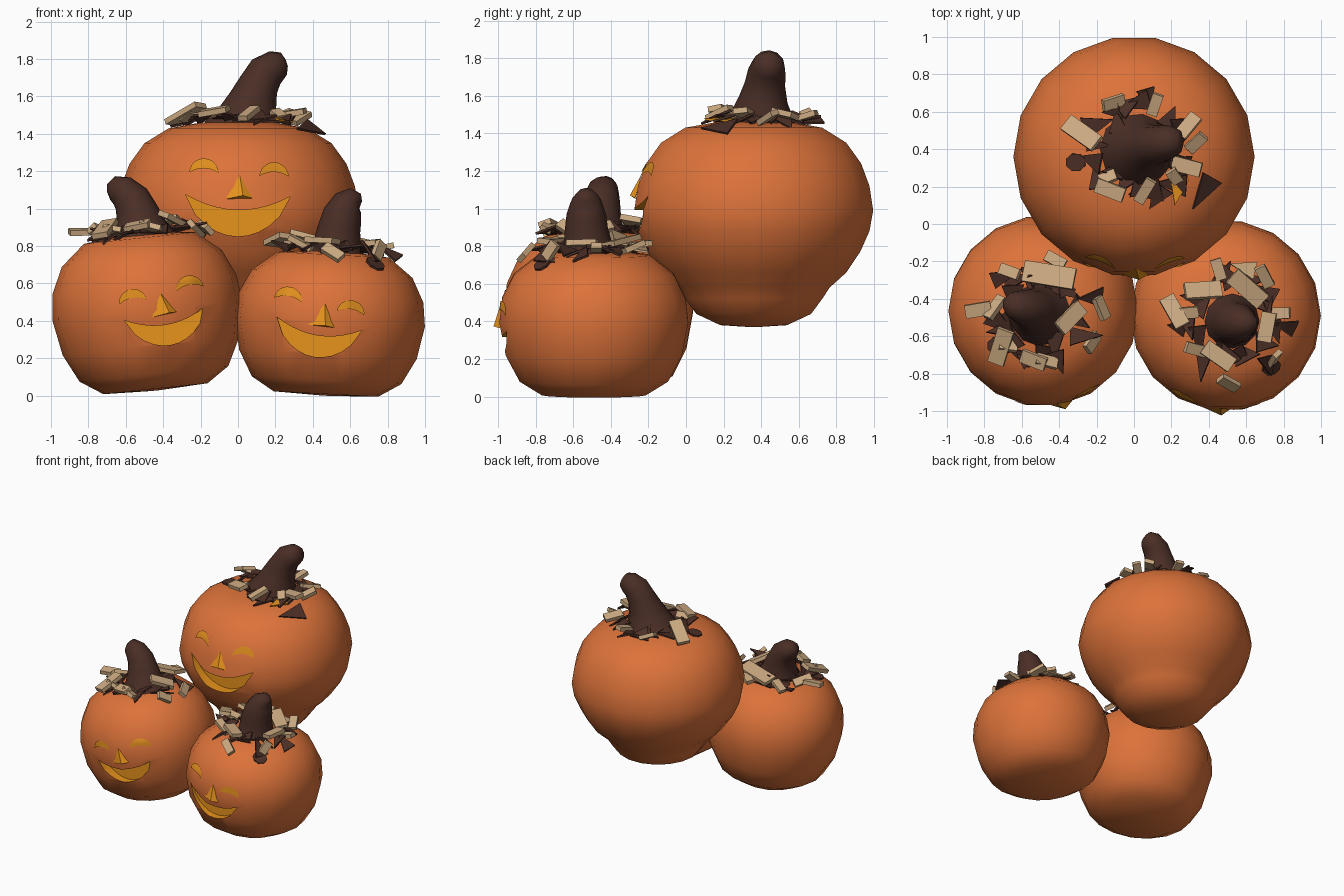
import bpy, bmesh, math, random
from math import sin, cos, pi, radians
from mathutils import Vector, Matrix, Euler
from mathutils.bvhtree import BVHTree

random.seed(7)
if "Cube" in bpy.data.objects:
    bpy.data.objects.remove(bpy.data.objects["Cube"], do_unlink=True)


def material(name, r, g, b):
    m = bpy.data.materials.new(name)
    m.use_nodes = True
    m.diffuse_color = (r, g, b, 1)
    node = m.node_tree.nodes["Principled BSDF"]
    node.inputs["Base Color"].default_value = (r, g, b, 1)
    node.inputs["Roughness"].default_value = 0.8
    return m


ORANGE = material("pumpkin_orange", .72, .17, .042)
GLOW = material("glowing_yellow", .85, .31, .012)
EYE = material("eye_amber", .74, .27, .013)
BROWN = material("dark_brown", .068, .027, .019)
TAN = material("straw_tan", .6, .4, .22)


def make_object(name, bm, mats, angle=None):
    mesh = bpy.data.meshes.new(name)
    bm.to_mesh(mesh)
    bm.free()
    ob = bpy.data.objects.new(name, mesh)
    bpy.context.collection.objects.link(ob)
    for m in mats:
        mesh.materials.append(m)
    if angle:
        smooth(ob, angle)
    return ob


def select(ob):
    bpy.ops.object.select_all(action='DESELECT')
    ob.select_set(True)
    bpy.context.view_layer.objects.active = ob


def smooth(ob, angle):
    select(ob)
    bpy.ops.object.shade_smooth_by_angle(angle=radians(angle))


def skin(bm, rings):
    """Bridge rings of points into a closed tube."""
    rows = [[bm.verts.new(p) for p in ring] for ring in rings]
    n = len(rows[0])
    for a, b in zip(rows, rows[1:]):
        for i in range(n):
            j = (i + 1) % n
            bm.faces.new((a[i], a[j], b[j], b[i]))
    bm.faces.new(rows[0])
    bm.faces.new(rows[-1])
    bmesh.ops.recalc_face_normals(bm, faces=bm.faces[:])
    bm.normal_update()


def sheet(bm, rows):
    """Grid of quads through rows of points."""
    rows = [[bm.verts.new(p) for p in row] for row in rows]
    for a, b in zip(rows, rows[1:]):
        for i in range(len(a) - 1):
            bm.faces.new((a[i], a[i + 1], b[i + 1], b[i]))


def make_body(name, profile, centre, tilt, squash, sides=18):
    move = Matrix.Translation(centre) @ Matrix.Rotation(-radians(tilt), 4, 'Y')
    bm = bmesh.new()
    skin(bm, [[move @ Vector((r * cos(2 * pi * i / sides), r * sin(2 * pi * i / sides), z * squash))
               for i in range(sides)] for r, z in profile])
    tree = BVHTree.FromBMesh(bm)
    return make_object(name, bm, [ORANGE, GLOW]), tree


def carve_mouth(body, tree, x, z, half, roll, depth):
    """Cut a grinning crescent with a glowing inside."""
    turn = Matrix.Rotation(radians(roll), 2)
    ts = [-1 + i / 5 for i in range(11)]
    upper = [(t, -.28 * (1 - t * t)) for t in ts]
    lower = [(t, -.78 * (1 - t * t) ** .7) for t in ts[1:-1]]
    outline = [turn @ (Vector(p) * half) for p in upper + lower[::-1]]
    front = tree.ray_cast(Vector((x, -3, z - half / 2)), Vector((0, 1, 0)))[0].y
    bm = bmesh.new()
    skin(bm, [[(x + p.x, y, z + p.y) for p in outline] for y in (front - .4, front + depth)])
    for f in bm.faces:
        f.material_index = 1
    cutter = make_object("mouth_cutter", bm, [ORANGE, GLOW])
    cutter.hide_render = True
    mod = body.modifiers.new("mouth", 'BOOLEAN')
    mod.operation, mod.solver, mod.object = 'DIFFERENCE', 'EXACT', cutter
    select(body)
    bpy.ops.object.modifier_apply(modifier=mod.name)
    bpy.data.objects.remove(cutter, do_unlink=True)
    smooth(body, 38)


def on_front(tree, x, z, lift):
    hit = tree.ray_cast(Vector((x, -3, z)), Vector((0, 1, 0)))
    return hit[0] + hit[1] * lift


def make_eye(name, tree, x, z, size, roll):
    """Thin arched plate hugging the body."""
    turn = Matrix.Rotation(radians(roll), 2)
    rows = []
    for k in range(5):
        row = []
        for i in range(13):
            a = pi * i / 12
            high, low = sin(a) * .95, sin(a) ** 2 * .3
            p = turn @ Vector((-cos(a), low + (high - low) * k / 4)) * size
            row.append(on_front(tree, x + p.x, z + p.y, .008))
        rows.append(row)
    bm = bmesh.new()
    sheet(bm, rows)
    make_object(name, bm, [EYE], 60)


def make_nose(name, tree, x, z, size, roll):
    """Three-sided wedge standing off the body."""
    turn = Matrix.Rotation(radians(roll), 2)
    bm = bmesh.new()
    corners = []
    for u, v, lift in ((-.5, 0, .004), (.6, .05, .004), (.05, 1, .004), (.2, .12, .035)):
        p = turn @ Vector((u, v)) * size
        corners.append(bm.verts.new(on_front(tree, x + p.x, z + p.y, lift)))
    a, b, c, tip = corners
    for tri in ((a, b, tip), (b, c, tip), (c, a, tip)):
        bm.faces.new(tri)
    make_object(name, bm, [GLOW])


def make_stem(name, path, sides=12):
    """Bent tapering stem with a rounded end; path holds x, y, z, radius."""
    rings = []
    for i, (x, y, z, r) in enumerate(path):
        before, after = path[max(i - 1, 0)], path[min(i + 1, len(path) - 1)]
        along = Vector(after[:3]) - Vector(before[:3])
        spin = Vector((0, 0, 1)).rotation_difference(along)
        rings.append([Vector((x, y, z)) + spin @ Vector((r * cos(2 * pi * k / sides),
                      r * sin(2 * pi * k / sides), 0)) for k in range(sides)])
    bm = bmesh.new()
    skin(bm, rings)
    make_object(name, bm, [BROWN], 60)


def add_chip(bm, tree, x, y, heading, length, width, sides, lift, wobble):
    """Thin prism lying on top of the body, loosely following its slope."""
    point, normal = tree.ray_cast(Vector((x, y, 3)), Vector((0, 0, -1)))[:2]
    lean = Vector((0, 0, 1)).rotation_difference(normal).to_matrix()
    tip = [radians(random.uniform(-wobble, wobble)) for _ in range(2)]
    rot = lean @ Matrix.Rotation(radians(heading), 3, 'Z') @ Euler((tip[0], tip[1], 0)).to_matrix()
    rings = []
    for h in (-.5, .5):
        ring = []
        for k in range(sides):
            a = 2 * pi * (k + .5) / sides
            grow = .707 if sides == 4 else .55
            thick = .03 if sides == 4 else .012
            flat = Vector((cos(a) * length * grow, sin(a) * width * grow, h * thick))
            ring.append(point + normal * lift + rot @ flat)
        rings.append(ring)
    skin(bm, rings)


def make_litter(name, tree, cx, cy, spread, boards, blob):
    straw, dark = bmesh.new(), bmesh.new()
    for x, y, heading, length in boards:
        add_chip(straw, tree, x, y, heading, length, length * .3 + .03, 4, .065, 22)
    for i in range(28):
        a = 2 * pi * i / 28 + random.uniform(-.2, .2)
        turn = random.uniform(0, 360)
        if i % 4 == 1:
            r = spread * random.uniform(.75, 1)
            add_chip(straw, tree, cx + r * cos(a), cy + r * sin(a), turn, random.uniform(.08, .15),
                     .06, 4, .05, 35)
        else:
            r = spread * random.uniform(.55, .95)
            add_chip(dark, tree, cx + r * cos(a), cy + r * sin(a), turn, random.uniform(.13, .22),
                     random.uniform(.09, .14), 3, .03, 28)
    add_chip(dark, tree, *blob, 0, .1, .09, 8, .01, 0)
    make_object(name + "_straw_chips", straw, [TAN])
    make_object(name + "_dark_shards", dark, [BROWN])


BIG = [(.02, -.6), (.18, -.59), (.31, -.53), (.37, -.45), (.41, -.39), (.5, -.31), (.575, -.2), (.625, -.09),
       (.645, .02), (.625, .15), (.58, .27), (.5, .38), (.37, .46), (.2, .49), (.02, .48)]
SMALL = [(.02, -.43), (.28, -.42), (.4, -.34), (.475, -.19), (.51, 0), (.495, .14),
         (.43, .28), (.3, .39), (.12, .41), (.02, .41)]

# name, profile, centre, tilt, squash, mouth (x, z, half, roll, depth), nose, eyes
pumpkins = [
    ("top_pumpkin", BIG, (0, .36, .97), 0, 1,
     (0, 1.07, .28, -1, .1), (0, 1.05, .13), ((-.18, 1.19), (.19, 1.17)), .078),
    ("right_pumpkin", SMALL, (-.485, -.465, .455), 6, 1,
     (-.39, .44, .22, 10, .075), (-.4, .43, .12), ((-.56, .5), (-.26, .57)), .073),
    ("left_pumpkin", SMALL, (.49, -.49, .395), -3, .92,
     (.435, .385, .23, -9, .075), (.44, .37, .125), ((.27, .51), (.6, .44)), .073),
]
stems = [
    [(.03, .4, 1.4, .22), (.06, .4, 1.5, .165), (.08, .41, 1.58, .13), (.11, .42, 1.66, .108),
     (.15, .43, 1.73, .1), (.205, .44, 1.765, .085), (.245, .44, 1.775, .062), (.26, .44, 1.78, .02)],
    [(-.5, -.48, .8, .2), (-.52, -.47, .9, .14), (-.54, -.46, .98, .115), (-.57, -.45, 1.05, .1),
     (-.62, -.44, 1.095, .085), (-.67, -.43, 1.11, .065), (-.7, -.43, 1.11, .02)],
    [(.52, -.52, .7, .18), (.53, -.52, .8, .13), (.54, -.53, .89, .115), (.56, -.53, .97, .105),
     (.59, -.53, 1.03, .085), (.625, -.53, 1.055, .06), (.66, -.53, 1.06, .02)],
]
litter = [
    ([(-.27, .48, -35, .22), (.27, .31, -15, .16), (-.12, .19, -20, .16), (.28, .52, 50, .14)], (-.31, .33)),
    ([(-.82, -.46, 10, .14), (-.7, -.65, 70, .2), (-.53, -.72, -20, .14), (-.34, -.5, 45, .18),
      (-.45, -.28, -10, .28)], (-.73, -.65)),
    ([(.37, -.36, 5, .2), (.6, -.35, -40, .22), (.22, -.47, -60, .18), (.45, -.7, -35, .18),
      (.7, -.55, 80, .16)], (.73, -.76)),
]
# loose pointed leaves: name, material, x, y, heading, length
leaves = [
    [("dark_leaf", BROWN, .37, .2, 60, .24), ("amber_leaf", GLOW, .23, .2, 80, .18)],
    [],
    [("tan_leaf", TAN, .6, -.24, -15, .17)],
]

for (name, profile, centre, tilt, squash, mouth, nose, eyes, eye_size), path, (boards, blob), loose in zip(
        pumpkins, stems, litter, leaves):
    body, tree = make_body(name, profile, centre, tilt, squash)
    carve_mouth(body, tree, *mouth)
    make_nose(name + "_nose", tree, *nose, mouth[3])
    for side, (x, z) in zip(("right", "left"), eyes):
        make_eye(f"{name}_{side}_eye", tree, x, z, eye_size, mouth[3])
    make_stem(name + "_stem", path)
    make_litter(name, tree, path[0][0], path[0][1], .3, boards, blob)
    for leaf, mat, x, y, heading, length in loose:
        bm = bmesh.new()
        add_chip(bm, tree, x, y, heading, length, length * .6, 3, .03, 4)
        make_object(leaf, bm, [mat])
